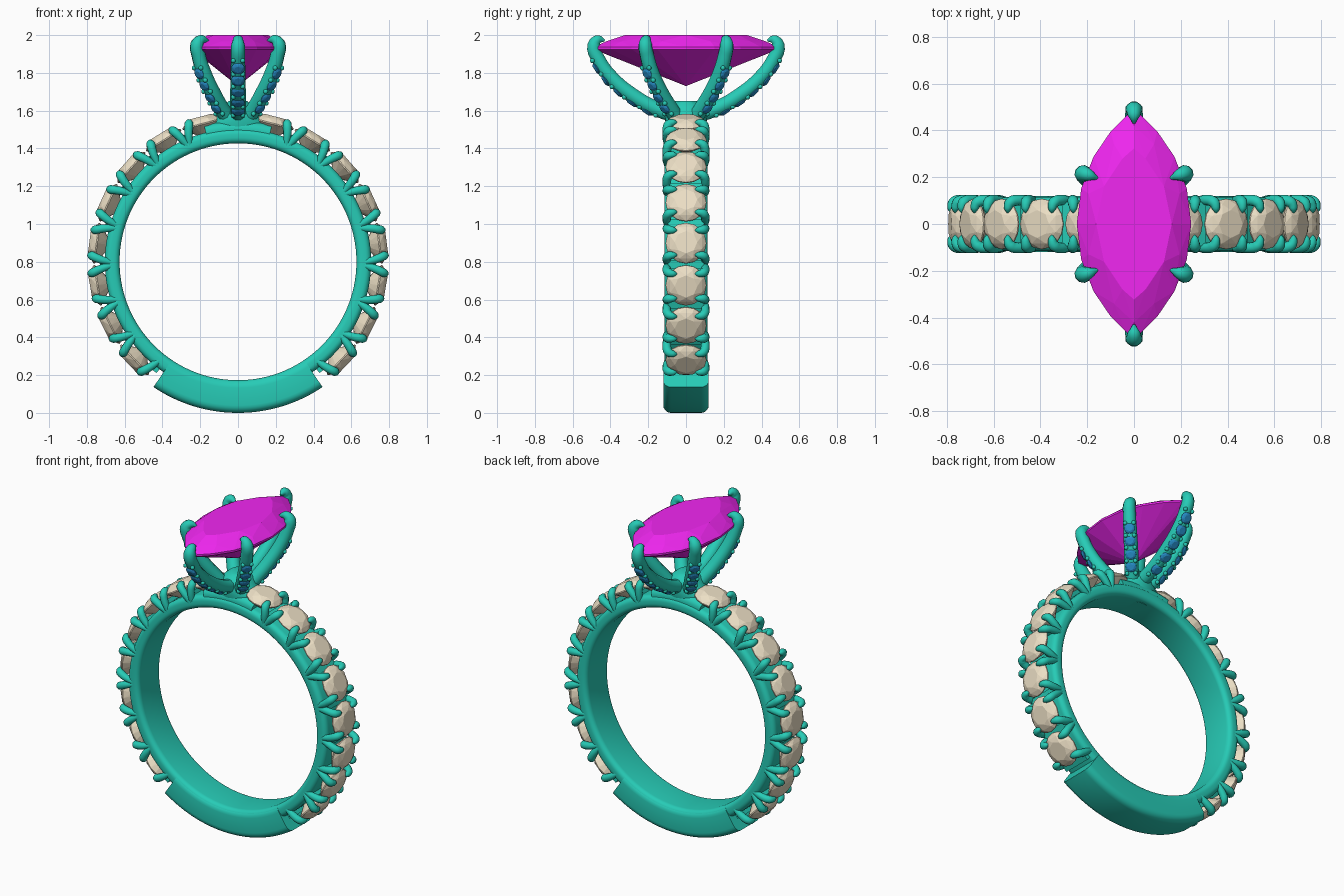
import bpy, bmesh
from math import sin, cos, pi, radians
from mathutils import Vector, Matrix

if "Cube" in bpy.data.objects:
    bpy.data.objects.remove(bpy.data.objects["Cube"])

CZ = 0.80        # height of the ring centre


def material(name, rgb):
    m = bpy.data.materials.new(name)
    m.diffuse_color = (*rgb, 1)
    m.use_nodes = True
    m.node_tree.nodes["Principled BSDF"].inputs["Base Color"].default_value = m.diffuse_color
    return m


METAL = material("teal_metal", (0.02, 0.60, 0.47))
PINK = material("magenta_stone", (0.88, 0.02, 0.88))
TAN = material("tan_stone", (0.84, 0.74, 0.56))
BLUE = material("blue_stone", (0.02, 0.27, 0.58))


def finish(name, bm, mat, smooth=True):
    bmesh.ops.recalc_face_normals(bm, faces=bm.faces)
    me = bpy.data.meshes.new(name)
    bm.to_mesh(me)
    bm.free()
    ob = bpy.data.objects.new(name, me)
    bpy.context.collection.objects.link(ob)
    me.materials.append(mat)
    if smooth:
        smooth_it(ob)
    return ob


def smooth_it(ob):
    bpy.ops.object.select_all(action='DESELECT')
    ob.select_set(True)
    bpy.context.view_layer.objects.active = ob
    bpy.ops.object.shade_smooth_by_angle(angle=radians(40))


def polar(deg, r, y=0.0):
    a = radians(deg)
    return Vector((r * cos(a), y, CZ + r * sin(a)))


def band(name, r0, r1, half, corner, a0, a1, steps):
    """Sweep a rounded rectangle (radius, y) around the ring centre."""
    prof = []
    for k, (r, y) in enumerate([(r1 - corner, half - corner), (r0 + corner, half - corner),
                                (r0 + corner, corner - half), (r1 - corner, corner - half)]):
        for i in range(6):
            t = pi / 2 * (k + i / 5)
            prof.append((r + corner * cos(t), y + corner * sin(t)))
    bm = bmesh.new()
    closed = a1 - a0 >= 360
    count = steps if closed else steps + 1
    rings = [[bm.verts.new(polar(a0 + (a1 - a0) * s / steps, r, y)) for r, y in prof]
             for s in range(count)]
    n = len(prof)
    for s in range(steps):
        A, B = rings[s], rings[(s + 1) % count]
        for i in range(n):
            bm.faces.new((A[i], A[(i + 1) % n], B[(i + 1) % n], B[i]))
    if not closed:
        bm.faces.new(rings[0])
        bm.faces.new(rings[-1])
    return finish(name, bm, METAL)


def tubes(name, paths, depth):
    """Rounded claws: each path is a list of (point, radius factor)."""
    cu = bpy.data.curves.new(name, 'CURVE')
    cu.dimensions = '3D'
    cu.bevel_depth = depth
    cu.bevel_resolution = 3
    cu.resolution_u = 5
    cu.use_fill_caps = True
    for path in paths:
        sp = cu.splines.new('BEZIER')
        sp.bezier_points.add(len(path) - 1)
        for bp, (co, rad) in zip(sp.bezier_points, path):
            bp.co = co
            bp.radius = rad
            bp.handle_left_type = bp.handle_right_type = 'AUTO'
    cu.materials.append(METAL)
    ob = bpy.data.objects.new(name, cu)
    bpy.context.collection.objects.link(ob)
    bpy.ops.object.select_all(action='DESELECT')
    ob.select_set(True)
    bpy.context.view_layer.objects.active = ob
    bpy.ops.object.convert(target='MESH')
    smooth_it(bpy.context.view_layer.objects.active)


def hull(bm, pts):
    bmesh.ops.convex_hull(bm, input=[bm.verts.new(p) for p in pts])


def round_gem(bm, pos, normal, r):
    """Brilliant cut: table, crown, girdle and pavilion point."""
    m = Matrix.Translation(pos) @ Vector(normal).to_track_quat('Z', 'Y').to_matrix().to_4x4()
    pts = []
    for n, rad, z, off in [(8, .55, .34, 0), (8, .84, .20, .5), (16, 1, 0, 0), (16, 1, -.06, 0), (8, .5, -.44, .5)]:
        for i in range(n):
            t = 2 * pi * (i + off) / n
            pts.append(m @ Vector((r * rad * cos(t), r * rad * sin(t), r * z)))
    pts.append(m @ Vector((0, 0, -.8 * r)))
    hull(bm, pts)


# Shank: low gem channel all round, full-height plain base, bridge under the head
band("shank_band", 0.627, 0.705, 0.115, 0.03, 0, 360, 120)
band("plain_base", 0.628, 0.80, 0.12, 0.04, 236, 304, 40)
band("head_bridge", 0.628, 0.745, 0.105, 0.04, 76, 104, 20)

# Shank stones, split claws and cross bars, both sides
gems = bmesh.new()
bars = bmesh.new()
claws = []
for side in (1, -1):
    ang = lambda a: a if side == 1 else 180 - a
    for k in range(8):
        g = ang(-43.5 + 17 * k)
        round_gem(gems, polar(g, 0.757), polar(g, 1) - Vector((0, 0, CZ)), 0.108)
        c = -52 + 17 * k
        m = Matrix.Translation(polar(ang(c), 0.70)) @ Matrix.Rotation(-radians(ang(c)), 4, 'Y')
        bmesh.ops.create_cube(bars, size=1, matrix=m @ Matrix.Diagonal((0.06, 0.19, 0.045, 1)))
        for ys in (1, -1):
            for d in (-3.3, 3.3):
                if k == 0 and d < 0:
                    continue
                claws.append([(polar(ang(c + d * .1), 0.66, ys * .098), .7),
                              (polar(ang(c + d * .65), 0.735, ys * .102), 1),
                              (polar(ang(c + d), 0.772, ys * .092), 1.05),
                              (polar(ang(c + d * 1.1), 0.782, ys * .066), .75),
                              (polar(ang(c + d * 1.15), 0.778, ys * .045), .15)])
finish("shank_stones", gems, TAN, False)
finish("shank_cross_bars", bars, METAL)
tubes("shank_claws", claws, 0.023)

# Centre stone: pointed oval from two arcs
R = 0.6125


def outline(scale, z, n=10):
    pts = []
    for sx in (1, -1):
        for i in range(n + 1):
            y = -0.49 * cos(pi * i / n)
            x = 0.245 - R + (R * R - y * y) ** 0.5
            pts.append(Vector((sx * x * scale, y * scale, z)))
    return pts


bm = bmesh.new()
hull(bm, outline(.66, 2.0, 6) + outline(.86, 1.967, 5) + outline(1, 1.937) + outline(1, 1.925)
     + [Vector((0, 0, 1.73))])
bmesh.ops.remove_doubles(bm, verts=bm.verts, dist=0.0005)
finish("centre_stone", bm, PINK, False)

# Head base: flared collar rising from the band
bm = bmesh.new()
rings = []
for z, rx, ry in [(1.425, .09, .08), (1.50, .16, .10), (1.545, .15, .11), (1.58, .105, .11),
                  (1.62, .085, .10), (1.65, .05, .06)]:
    rings.append([bm.verts.new((rx * cos(2 * pi * i / 32), ry * sin(2 * pi * i / 32), z))
                  for i in range(32)])
for A, B in zip(rings, rings[1:]):
    for i in range(32):
        bm.faces.new((A[i], A[(i + 1) % 32], B[(i + 1) % 32], B[i]))
bm.faces.new(rings[0])
bm.faces.new(rings[-1])
finish("head_base", bm, METAL)

# Head prongs: two long end prongs and four side prongs
end = [(0, .04, 1.57), (0, .17, 1.615), (0, .29, 1.685), (0, .39, 1.77),
       (0, .46, 1.865), (0, .488, 1.945), (0, .465, 1.975), (0, .43, 1.972)]
sidep = [(.04, .035, 1.54), (.085, .08, 1.61), (.135, .135, 1.70), (.18, .18, 1.80),
         (.208, .206, 1.89), (.216, .216, 1.95), (.195, .21, 1.975), (.155, .195, 1.968)]
radii = [1.1, 1.1, 1.1, 1.05, 1, .95, .72, .15]
prongs = [[Vector((x, y * s, z)) for x, y, z in end] for s in (1, -1)]
prongs += [[Vector((x * sx, y * sy, z)) for x, y, z in sidep] for sx in (1, -1) for sy in (1, -1)]
tubes("head_prongs", [list(zip(p, radii)) for p in prongs], 0.038)

# Small stones and beads down the outside of each prong
stones = bmesh.new()
beads = bmesh.new()
for j, p in enumerate(prongs):
    spots = (1.15, 1.8, 2.45, 3.1, 3.75) if j < 2 else (1.25, 1.87, 2.5, 3.1)
    gap = 0.32
    size = 0.036 if j < 2 else 0.032

    def frame(t):
        i = int(t)
        tan = (p[min(i + 2, 7)] - p[i]).lerp(p[i + 1] - p[i], .5).normalized()
        flat = Vector((p[3].x, p[3].y, 0)).normalized()
        across = flat.cross(Vector((0, 0, 1)))
        out = across.cross(tan).normalized()
        if out.dot(flat) < 0:
            out.negate()
        return p[i].lerp(p[i + 1], t - i), out, across

    for t in spots:
        pos, out, across = frame(t)
        round_gem(stones, pos + out * 0.036, out, size)
    for t in [s - gap for s in spots] + [spots[-1] + gap]:
        pos, out, across = frame(t)
        for s in (1, -1):
            bmesh.ops.create_uvsphere(beads, u_segments=10, v_segments=6, radius=0.013,
                                      matrix=Matrix.Translation(pos + out * 0.034 + across * s * 0.025))
finish("prong_stones", stones, BLUE, False)
finish("prong_beads", beads, METAL)
